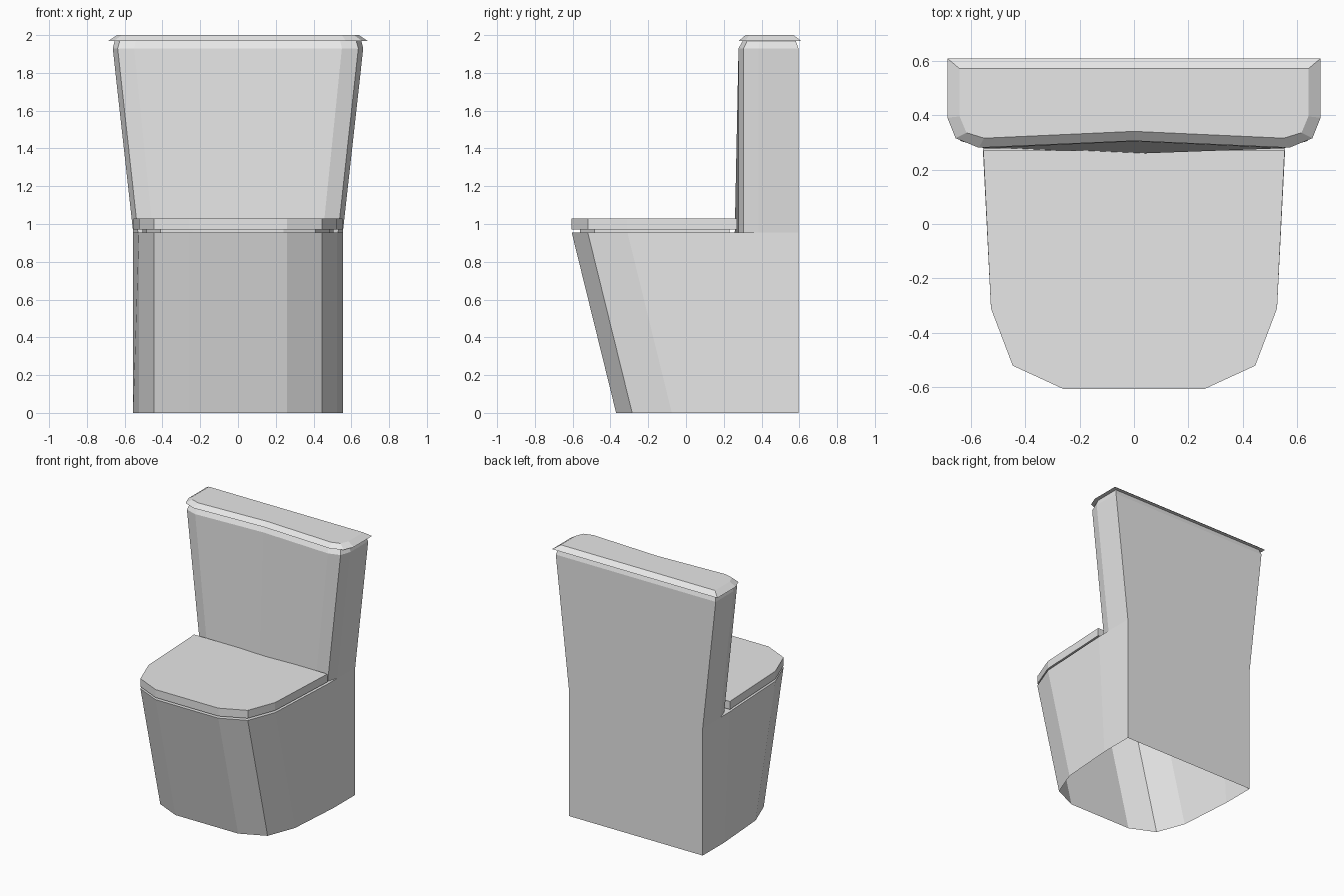
import bpy, bmesh

if "Cube" in bpy.data.objects:
    bpy.data.objects.remove(bpy.data.objects["Cube"])

white = bpy.data.materials.new("white ceramic")
white.diffuse_color = (0.8, 0.8, 0.8, 1)
white.use_nodes = True
white.node_tree.nodes["Principled BSDF"].inputs["Base Color"].default_value = white.diffuse_color


def mirrored(half, z):
    """Closed ring from the right half of an outline, listed front to back."""
    left = [(-x, y) for x, y in reversed(half) if x > 0]
    return [(x, y, z) for x, y in list(half) + left]


def loft(name, rings, bottom=True, top=True):
    bm = bmesh.new()
    loops = [[bm.verts.new(p) for p in r] for r in rings]
    n = len(loops[0])
    for a, b in zip(loops, loops[1:]):
        for i in range(n):
            j = (i + 1) % n
            bm.faces.new((a[i], a[j], b[j], b[i]))
    if bottom:
        bm.faces.new(loops[0][::-1])
    if top:
        bm.faces.new(loops[-1])
    bm.normal_update()
    me = bpy.data.meshes.new(name)
    bm.to_mesh(me)
    bm.free()
    me.materials.append(white)
    ob = bpy.data.objects.new(name, me)
    bpy.context.collection.objects.link(ob)
    return ob


# Pedestal: open underneath, front leaning forward
ped_top = [(0.26, -0.605), (0.445, -0.52), (0.525, -0.31), (0.555, 0.28), (0.555, 0.595)]
ped_low = [(0.26, -0.37), (0.445, -0.285), (0.525, -0.075), (0.555, 0.34), (0.555, 0.595)]
loft("pedestal", [mirrored(ped_low, 0), mirrored(ped_top, 0.955)], bottom=False)

# Seat ring, set in to leave a thin shadow gap
ring = [(0.24, -0.56), (0.41, -0.485), (0.485, -0.29), (0.505, 0.23)]
loft("seat_ring", [mirrored(ring, 0.955), mirrored(ring, 0.972)], bottom=False, top=False)

# Seat cover
cover = [(0.26, -0.605), (0.445, -0.52), (0.525, -0.31), (0.553, 0.27)]
loft("seat_cover", [mirrored(cover, 0.97), mirrored(cover, 1.03)])

# Tank: widens upward, front bows out low down and in at the top
tank_low = [(0, 0.258), (0.45, 0.278), (0.53, 0.305), (0.555, 0.385), (0.555, 0.595)]
tank_high = [(0, 0.303), (0.55, 0.278), (0.637, 0.305), (0.663, 0.385), (0.663, 0.595)]
tank_neck = [(0, 0.325), (0.54, 0.302), (0.625, 0.325), (0.652, 0.39), (0.652, 0.58)]
loft("tank", [mirrored(tank_low, 0.955), mirrored(tank_high, 1.93),
              mirrored(tank_neck, 1.972)], bottom=False, top=False)

# Tank lid with sloping rim
lid_low = [(0, 0.305), (0.57, 0.28), (0.655, 0.315), (0.685, 0.39), (0.685, 0.608)]
lid_top = [(0, 0.34), (0.55, 0.315), (0.615, 0.335), (0.64, 0.395), (0.64, 0.57)]
loft("tank_lid", [mirrored(lid_low, 1.97), mirrored(lid_top, 2.0)])
